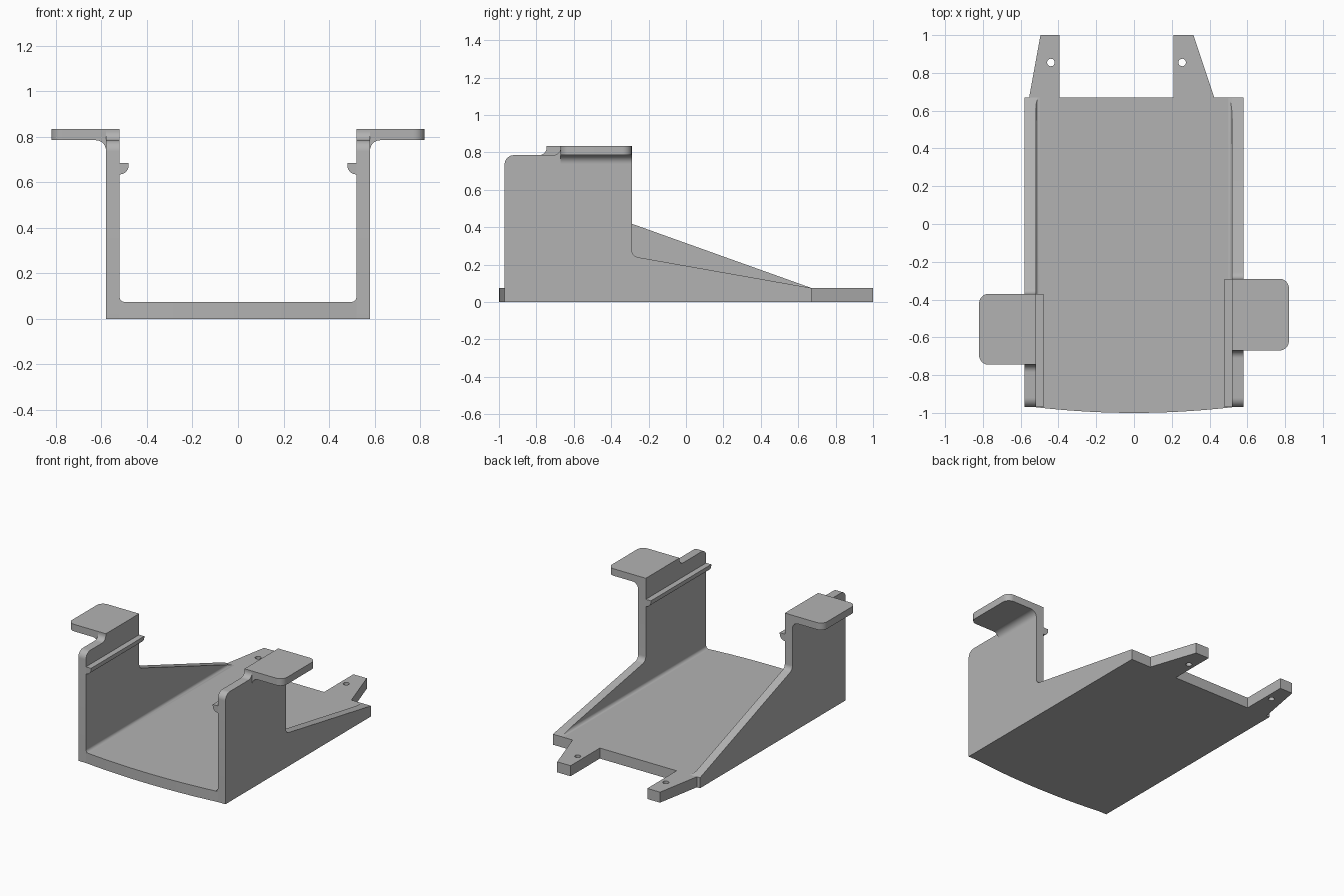
import bpy, bmesh, math
from mathutils import Vector

cube = bpy.data.objects.get("Cube")
if cube:
    bpy.data.objects.remove(cube, do_unlink=True)

grey = bpy.data.materials.new("matte grey")
grey.use_nodes = True
grey.diffuse_color = (0.45, 0.45, 0.45, 1)
grey.node_tree.nodes["Principled BSDF"].inputs["Base Color"].default_value = grey.diffuse_color


def rounded(points, steps=10):
    """Outline of (u, v) or (u, v, radius) points with the given corners rounded."""
    out = []
    n = len(points)
    for i, p in enumerate(points):
        corner = Vector(p[:2])
        if len(p) == 2:
            ring = [corner]
        else:
            a = (Vector(points[i - 1][:2]) - corner).normalized()
            b = (Vector(points[(i + 1) % n][:2]) - corner).normalized()
            half = a.angle(b) / 2
            start = corner + a * p[2] / math.tan(half)
            end = corner + b * p[2] / math.tan(half)
            centre = corner + (a + b).normalized() * p[2] / math.sin(half)
            r0, r1 = start - centre, end - centre
            total = r0.angle(r1)
            ring = []
            for k in range(steps + 1):
                t = total * k / steps
                ring.append(centre + (r0 * math.sin(total - t) + r1 * math.sin(t)) / math.sin(total))
        for q in ring:
            if not out or (q - out[-1]).length > 1e-4:
                out.append(q)
    return out


def extrude(name, points, axis, lo, hi, side=1, cut=None):
    """Prism of an outline along an axis, optionally mirrored in x and cut by a plane."""
    place = {"x": lambda u, v: (side * lo, u, v),
             "y": lambda u, v: (side * u, lo, v),
             "z": lambda u, v: (side * u, v, lo)}[axis]
    move = {"x": (side * (hi - lo), 0, 0), "y": (0, hi - lo, 0), "z": (0, 0, hi - lo)}[axis]
    bm = bmesh.new()
    face = bm.faces.new([bm.verts.new(place(u, v)) for u, v in rounded(points)])
    new = bmesh.ops.extrude_face_region(bm, geom=[face])["geom"]
    bmesh.ops.translate(bm, vec=move, verts=[g for g in new if isinstance(g, bmesh.types.BMVert)])
    if cut:
        geom = bm.verts[:] + bm.edges[:] + bm.faces[:]
        bmesh.ops.bisect_plane(bm, geom=geom, plane_co=cut[0], plane_no=cut[1], clear_outer=True)
        bmesh.ops.holes_fill(bm, edges=[e for e in bm.edges if e.is_boundary])
    bmesh.ops.recalc_face_normals(bm, faces=bm.faces)
    mesh = bpy.data.meshes.new(name)
    bm.to_mesh(mesh)
    bm.free()
    mesh.materials.append(grey)
    obj = bpy.data.objects.new(name, mesh)
    bpy.context.collection.objects.link(obj)
    activate(obj)
    bpy.ops.object.shade_smooth_by_angle(angle=math.radians(30))
    return obj


def activate(obj):
    bpy.ops.object.select_all(action="DESELECT")
    obj.select_set(True)
    bpy.context.view_layer.objects.active = obj


INNER, OUTER, REACH = 0.52, 0.58, 0.82      # wall faces and tab end in x
FRONT, BACK = -0.97, 0.67                   # wall ends in y
FLOOR, LEDGE, TOP = 0.075, 0.785, 0.835     # heights

# Floor plate with a bowed front edge and two tapered prongs
bow = [(INNER * k / 12, -1 + 0.03 * (k / 12) ** 2) for k in range(-12, 13)]
prongs = [(INNER, BACK), (0.425, BACK), (0.315, 1), (0.21, 1), (0.21, BACK),
          (-0.395, BACK), (-0.395, 1), (-0.495, 1), (-0.555, BACK), (-INNER, BACK)]
floor = extrude("floor_plate", bow + prongs, "z", 0, FLOOR)

# Screw holes through the prongs
for x in (-0.44, 0.255):
    bpy.ops.mesh.primitive_cylinder_add(vertices=32, radius=0.02, depth=0.4, location=(x, 0.855, 0))
    cutter = bpy.context.object
    cutter.hide_render = True
    cutter.data.materials.append(grey)
    activate(floor)
    mod = floor.modifiers.new("screw hole", "BOOLEAN")
    mod.operation, mod.solver, mod.object = "DIFFERENCE", "EXACT", cutter
    bpy.ops.object.modifier_apply(modifier=mod.name)
    bpy.data.objects.remove(cutter, do_unlink=True)
activate(floor)
bpy.ops.object.shade_smooth_by_angle(angle=math.radians(30))

# Side walls: x side, tab start, tab end, height of the ramp where it meets the wall
for name, side, start, end, ramp in (("left", 1, -0.67, -0.29, 0.245),
                                     ("right", -1, -0.745, -0.37, 0.447)):
    wall = [(FRONT, 0), (BACK, 0), (BACK, FLOOR), (end, ramp, 0.04), (end, TOP),
            (start, TOP), (start, LEDGE, 0.04), (FRONT, LEDGE, 0.05)]
    extrude(name + "_wall", wall, "x", INNER, OUTER, side)

    # Outward tab with rounded corners and a curved gusset below
    tab = [(OUTER, start), (REACH, start, 0.05), (REACH, end, 0.05), (OUTER, end)]
    extrude(name + "_tab", tab, "z", LEDGE, TOP, side)
    gusset = [(OUTER, LEDGE), (OUTER, LEDGE - 0.045), (OUTER, LEDGE, 0.045), (OUTER + 0.045, LEDGE)]
    extrude(name + "_tab_gusset", gusset, "y", start, end, side)

    # Snap ridge along the inside of the wall
    ridge = [(INNER, 0.685), (0.48, 0.685), (0.48, 0.635, 0.04), (INNER, 0.635)]
    extrude(name + "_snap_ridge", ridge, "y", FRONT, end, side)

    # Curved fillet between floor and wall, trimmed by the ramp
    fillet = [(INNER, FLOOR), (INNER - 0.022, FLOOR), (INNER, FLOOR, 0.022), (INNER, FLOOR + 0.022)]
    slope = Vector((0, ramp - FLOOR, BACK - end))
    extrude(name + "_floor_fillet", fillet, "y", FRONT, BACK, side, ((0, BACK, FLOOR), slope))
